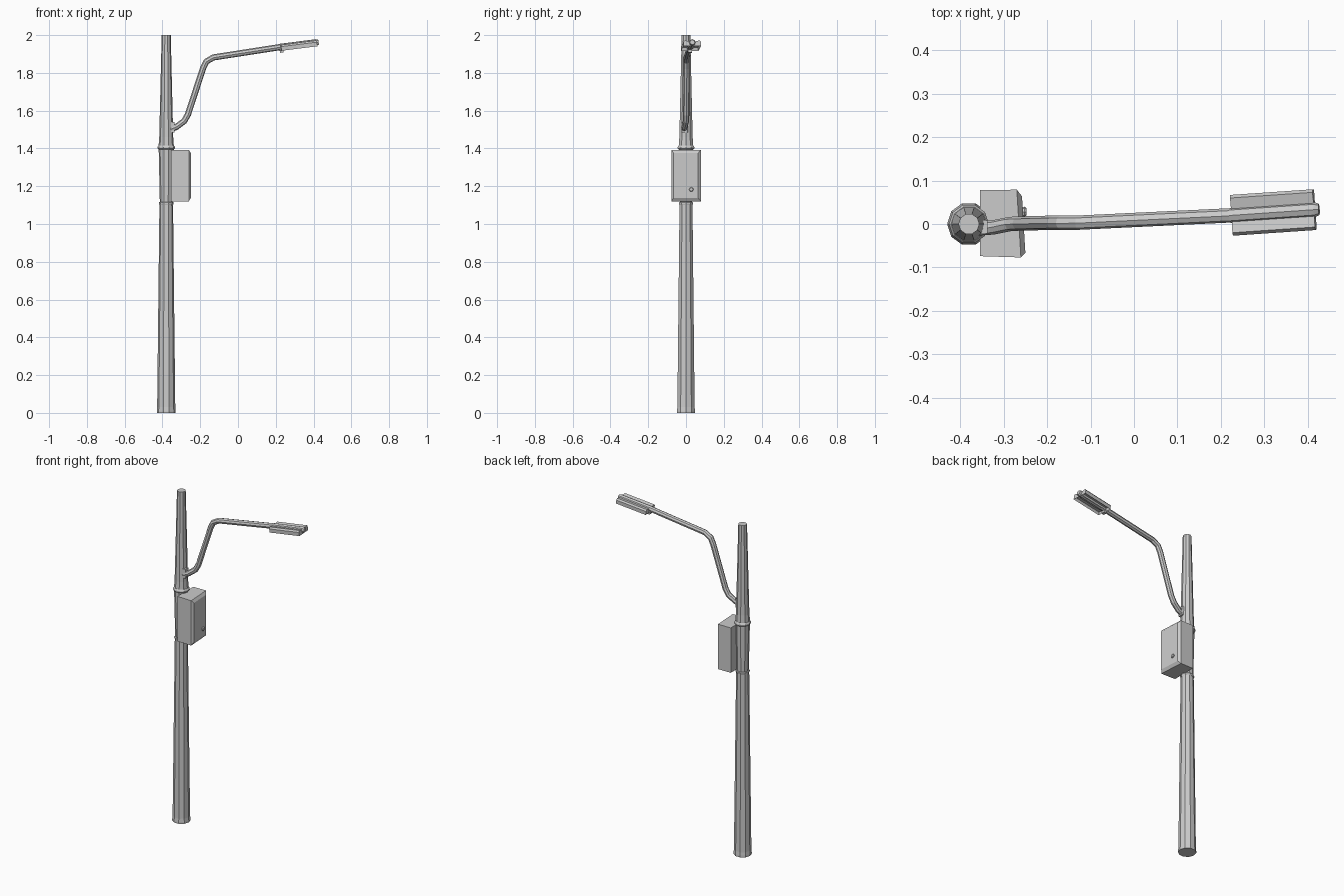
import bpy, bmesh, math
from mathutils import Vector, Matrix

if "Cube" in bpy.data.objects:
    bpy.data.objects.remove(bpy.data.objects["Cube"])

PX = -0.38  # pole centre in x


def mesh_object(name, bm):
    bmesh.ops.recalc_face_normals(bm, faces=bm.faces)
    me = bpy.data.meshes.new(name)
    bm.to_mesh(me)
    bm.free()
    ob = bpy.data.objects.new(name, me)
    bpy.context.collection.objects.link(ob)
    return ob


def loft(name, rings):
    """Skin a list of equal-length point rings and cap both ends."""
    bm = bmesh.new()
    vs = [[bm.verts.new(p) for p in r] for r in rings]
    n = len(rings[0])
    for a, b in zip(vs, vs[1:]):
        for i in range(n):
            j = (i + 1) % n
            bm.faces.new((a[i], a[j], b[j], b[i]))
    bm.faces.new(vs[0][::-1])
    bm.faces.new(vs[-1])
    return mesh_object(name, bm)


def turned(name, profile, sides=10):
    """Lathe-like part around the pole axis from (radius, z) pairs."""
    angs = [2 * math.pi * i / sides for i in range(sides)]
    return loft(name, [[(PX + r * math.cos(a), r * math.sin(a), z) for a in angs]
                       for r, z in profile])


def tube(name, pts, radius, radii=None):
    """Eight-sided capped tube along a path."""
    cu = bpy.data.curves.new(name, 'CURVE')
    cu.dimensions = '3D'
    cu.bevel_depth = radius
    cu.bevel_resolution = 2
    cu.use_fill_caps = True
    sp = cu.splines.new('POLY')
    sp.points.add(len(pts) - 1)
    for i, p in enumerate(pts):
        sp.points[i].co = (*p, 1)
        sp.points[i].radius = radii[i] if radii else 1
    sp.use_smooth = False
    ob = bpy.data.objects.new(name, cu)
    bpy.context.collection.objects.link(ob)
    bpy.ops.object.select_all(action='DESELECT')
    bpy.context.view_layer.objects.active = ob
    ob.select_set(True)
    bpy.ops.object.convert(target='MESH')
    return bpy.context.object


def rect_yz(x, y0, y1, z0, z1):
    return [(x, y0, z0), (x, y1, z0), (x, y1, z1), (x, y0, z1)]


# Tapered pole with its collars
turned("pole_lower", [(0.05, 0), (0.05, 0.01), (0.048, 0.03), (0.036, 1.11)])
turned("pole_middle", [(0.033, 1.10), (0.034, 1.12), (0.040, 1.40)])
turned("pole_upper", [(0.040, 1.39), (0.040, 1.42), (0.037, 1.46), (0.024, 2.0)])
turned("lower_collar", [(0.037, 1.103), (0.039, 1.107), (0.039, 1.113), (0.036, 1.117)])
turned("upper_collar", [(0.041, 1.395), (0.046, 1.40), (0.046, 1.408), (0.041, 1.416)])

# Control cabinet: chamfered, slightly slanted door
cab = loft("control_cabinet", [
    rect_yz(-0.355, -0.074, 0.078, 1.12, 1.392),
    rect_yz(-0.265, -0.077, 0.079, 1.12, 1.392),
    rect_yz(-0.254, -0.066, 0.064, 1.138, 1.376)])
for v in cab.data.vertices:
    if v.co.x > -0.3:
        v.co.x -= 0.06 * v.co.y
# Door knob
loft("cabinet_knob", [[(x, 0.028 + r * math.cos(a), 1.183 + r * math.sin(a))
                       for a in [math.pi * k / 4 for k in range(8)]]
                      for x, r in [(-0.26, 0.010), (-0.252, 0.012), (-0.248, 0.009)]])

# Arm bracket plate and stub
loft("arm_bracket", [rect_yz(-0.36, -0.024, 0.012, 1.485, 1.54),
                     rect_yz(-0.337, -0.022, 0.008, 1.485, 1.54)])

# Bent arm, running out over the lamp
A = Vector((0.225, 0.020, 1.937))
B = Vector((0.415, 0.033, 1.961))
tube("arm", [(-0.36, -0.010, 1.500), (-0.325, -0.008, 1.515), (-0.285, 0, 1.545),
             (-0.265, 0.001, 1.58), (-0.185, 0.003, 1.825), (-0.168, 0.003, 1.86),
             (-0.13, 0.003, 1.882), tuple(A)], 0.0165)

# Lamp housing top: rounded spine with a tapered tip
tip = B + (B - A).normalized() * 0.011
tube("lamp_spine", [tuple(A - (B - A) * 0.02), tuple(B), tuple(tip)], 0.0175, [1, 1, 0.75])

# Lamp frame: u along the arm, v across, w up
u = (B - A).normalized()
v = Vector((0, 0, 1)).cross(u).normalized()
w = u.cross(v)
L = (B - A).length
frame = Matrix((u, v, w)).transposed().to_4x4()
frame.translation = A

# Lamp shade: hood with a recessed underside
section = [(-0.046, -0.020), (0.046, -0.020), (0.047, 0.002), (0.040, 0.011),
           (0.010, 0.005), (-0.010, 0.005), (-0.040, 0.011), (-0.047, 0.002)]
shade = loft("lamp_shade", [[(x, a, b) for a, b in section] for x in (0, L)])
bm = bmesh.new()
bm.from_mesh(shade.data)
bm.faces.ensure_lookup_table()
under = min(bm.faces, key=lambda f: f.calc_center_median().z)
bmesh.ops.inset_region(bm, faces=[under], thickness=0.006)
bmesh.ops.translate(bm, verts=under.verts, vec=(0, 0, 0.016))
bm.to_mesh(shade.data)
bm.free()
shade.matrix_world = frame

# Light bar inside the shade and a small clamp at the arm joint
for name, u0, u1, hv, w0, w1 in [("light_bar", 0.035, L - 0.02, 0.014, -0.015, 0.0),
                                 ("lamp_clamp", -0.006, 0.012, 0.011, -0.03, -0.012)]:
    bar = loft(name, [rect_yz(x, -hv, hv, w0, w1) for x in (u0, u1)])
    bar.matrix_world = frame
